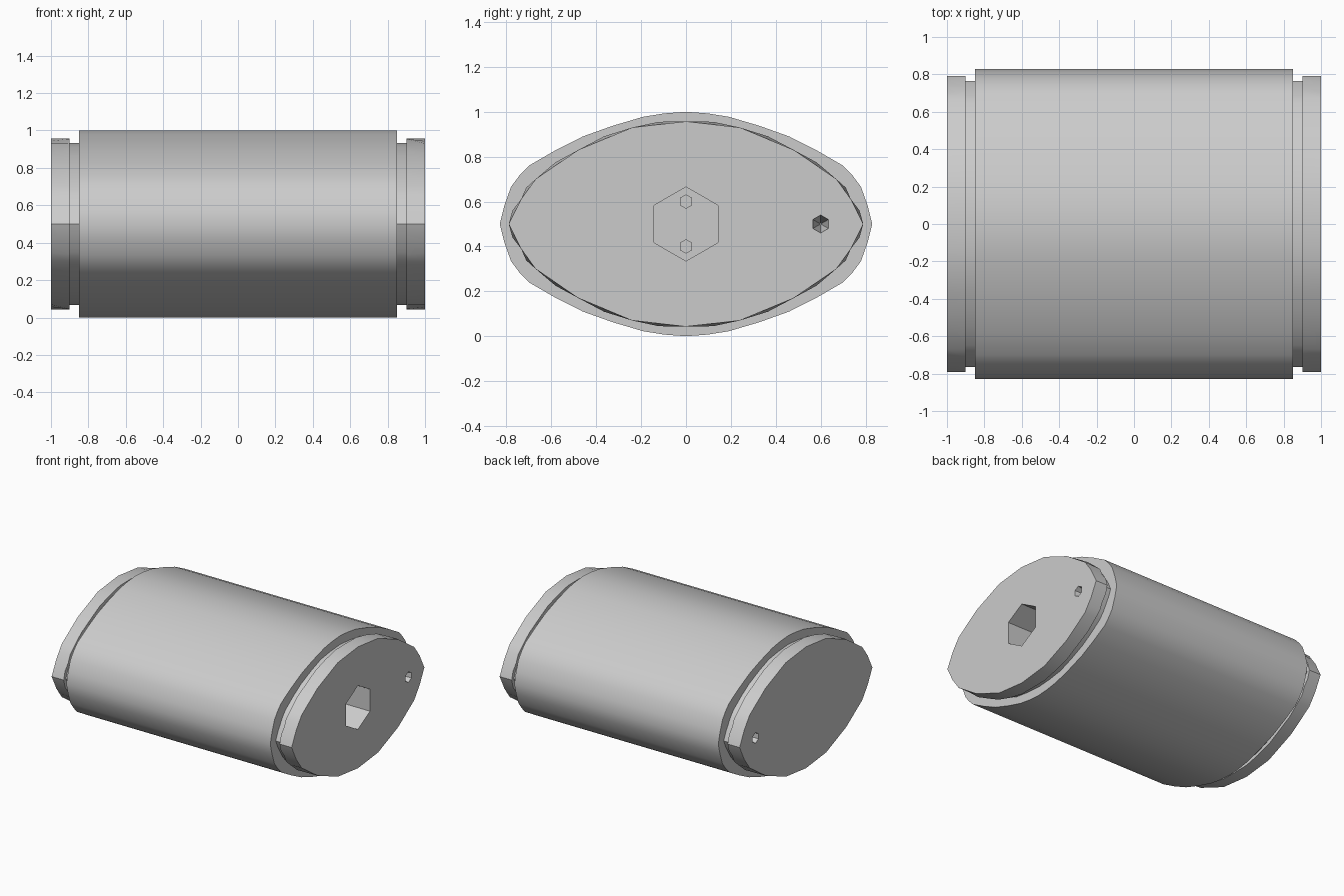
import bpy, bmesh, math
from mathutils import Vector

cube = bpy.data.objects.get("Cube")
if cube:
    bpy.data.objects.remove(cube, do_unlink=True)

MID = 0.5  # height of the long axis

steel = bpy.data.materials.new("light_grey_steel")
steel.use_nodes = True
GREY = (0.6, 0.6, 0.6, 1)
steel.diffuse_color = GREY
steel.node_tree.nodes["Principled BSDF"].inputs["Base Color"].default_value = GREY


def lens(quarter, bulge=0.0, sy=1.0, sz=1.0):
    """Mirror a quarter outline (tip to crown) and add a bulged point on each side."""
    q = [Vector((y * sy, z * sz)) for y, z in quarter]
    top = q + [Vector((-p.x, p.y)) for p in reversed(q[:-1])]
    ring = top + [Vector((p.x, -p.y)) for p in reversed(top[1:-1])]
    out = []
    for a, b in zip(ring, ring[1:] + ring[:1]):
        d = (b - a).normalized()
        out += [a, (a + b) / 2 + Vector((d.y, -d.x)) * bulge]
    return [(p.x, p.y + MID) for p in out]


def hexagon(r, y, z):
    return [(y + r * math.sin(i * math.pi / 3), z + r * math.cos(i * math.pi / 3))
            for i in range(6)]


def loft(name, stations):
    """Skin a list of (x, outline) sections and close both ends."""
    bm = bmesh.new()
    rings = [[bm.verts.new((x, y, z)) for y, z in pts] for x, pts in stations]
    for a, b in zip(rings, rings[1:]):
        for i in range(len(a)):
            j = (i + 1) % len(a)
            bm.faces.new((a[i], a[j], b[j], b[i]))
    bm.faces.new(rings[0])
    bm.faces.new(rings[-1])
    bmesh.ops.recalc_face_normals(bm, faces=bm.faces)
    mesh = bpy.data.meshes.new(name)
    bm.to_mesh(mesh)
    bm.free()
    mesh.materials.append(steel)
    obj = bpy.data.objects.new(name, mesh)
    bpy.context.collection.objects.link(obj)
    return obj


def activate(obj):
    bpy.ops.object.select_all(action='DESELECT')
    obj.select_set(True)
    bpy.context.view_layer.objects.active = obj


# Housing: wide sleeve, a groove at each end, then a faceted end cap
sleeve_q = [(0.83, 0), (0.78, 0.165), (0.70, 0.26), (0.46, 0.39), (0.19, 0.478), (0, 0.5)]
cap_q = [(0.79, 0), (0.735, 0.11), (0.67, 0.2), (0.48, 0.33), (0.24, 0.43), (0, 0.457)]
sleeve = lens(sleeve_q, 0.004)
groove = lens(cap_q, 0.004, 0.968, 0.95)
cap_back = lens(cap_q, 0.012)
cap_end = lens(cap_q)
half = [(0.85, sleeve), (0.85, groove), (0.9, groove), (0.9, cap_back), (1.0, cap_end)]
housing = loft("housing", [(-x, o) for x, o in reversed(half)] + half)

# Socket in the left end and a small tapered drain hole in both ends
cutters = [loft("socket_cutter", [(0.65, hexagon(0.165, 0, MID)),
                                  (1.05, hexagon(0.165, 0, MID))])]
for side in (-1, 1):
    cutters.append(loft("drain_cutter", [(side * 0.82, hexagon(0.004, 0.6, MID)),
                                         (side * 1.01, hexagon(0.042, 0.6, MID))]))
activate(housing)
for cutter in cutters:
    mod = housing.modifiers.new("cut", 'BOOLEAN')
    mod.operation = 'DIFFERENCE'
    mod.solver = 'EXACT'
    mod.object = cutter
    bpy.ops.object.modifier_apply(modifier=mod.name)
    bpy.data.objects.remove(cutter, do_unlink=True)
bpy.ops.object.shade_smooth_by_angle(angle=math.radians(30))

# Contact pins on the floor of the socket
for name, dz in (("upper_pin", 0.1), ("lower_pin", -0.1)):
    pin = hexagon(0.032, 0, MID + dz)
    loft(name, [(0.64, pin), (0.7, pin)])
